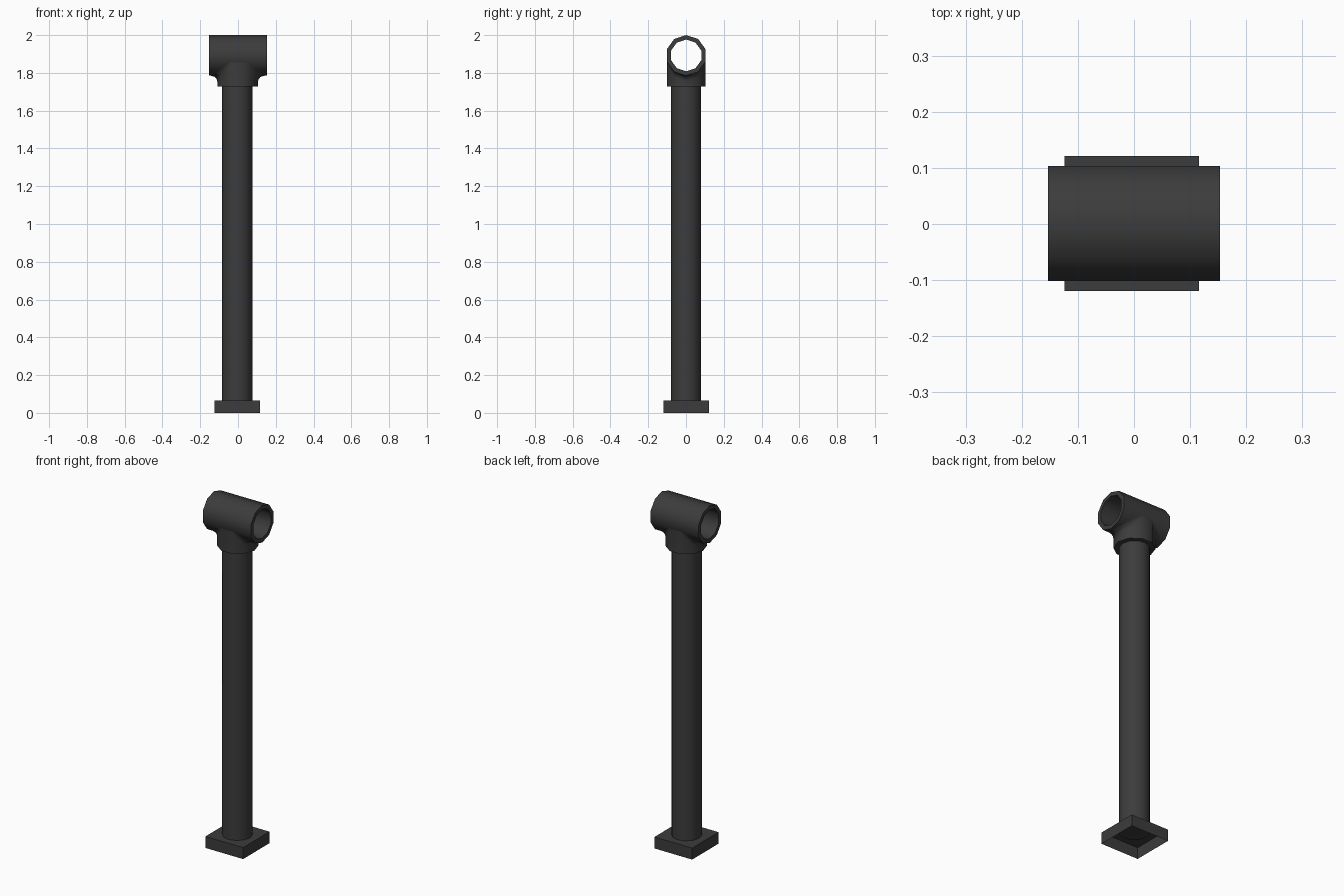
import bpy, bmesh
from math import cos, sin, radians, pi

if "Cube" in bpy.data.objects:
    bpy.data.objects.remove(bpy.data.objects["Cube"])

N = 10            # sides of the tee fitting
R = 0.1075        # outer radius of the tee
BORE = 0.084
ZC = 2.0 - R      # height of the tee's bore axis

mat = bpy.data.materials.new("dark_metal")
mat.diffuse_color = (0.045, 0.045, 0.045, 1)
mat.use_nodes = True
mat.node_tree.nodes["Principled BSDF"].inputs["Base Color"].default_value = mat.diffuse_color


def finish(name, bm, smooth_angle=None):
    bmesh.ops.recalc_face_normals(bm, faces=bm.faces)
    me = bpy.data.meshes.new(name)
    bm.to_mesh(me)
    bm.free()
    ob = bpy.data.objects.new(name, me)
    bpy.context.collection.objects.link(ob)
    me.materials.append(mat)
    if smooth_angle:
        bpy.ops.object.select_all(action='DESELECT')
        ob.select_set(True)
        bpy.context.view_layer.objects.active = ob
        bpy.ops.object.shade_smooth_by_angle(angle=radians(smooth_angle))
    return ob


def loft(bm, rings, closed=False):
    """Bridge successive rings of points; closed joins last ring to first."""
    rows = [[bm.verts.new(p) for p in ring] for ring in rings]
    pairs = list(zip(rows, rows[1:])) + ([(rows[-1], rows[0])] if closed else [])
    for a, b in pairs:
        n = len(a)
        for i in range(n):
            j = (i + 1) % n
            bm.faces.new((a[i], a[j], b[j], b[i]))


# base: square socket, open underneath
bm = bmesh.new()
bmesh.ops.create_cube(bm, size=1)
for v in bm.verts:
    v.co = (v.co.x * 0.24 - 0.004, v.co.y * 0.24 + 0.001, (v.co.z + 0.5) * 0.066)
bm.normal_update()
bmesh.ops.delete(bm, geom=[f for f in bm.faces if f.normal.z < -0.5], context='FACES_ONLY')
finish("base_plate", bm)

# upright pipe
bm = bmesh.new()
bmesh.ops.create_cone(bm, cap_ends=True, segments=12, radius1=0.08, radius2=0.08, depth=1.70)
bmesh.ops.translate(bm, verts=bm.verts, vec=(-0.004, 0, 0.06 + 0.85))
finish("upright_pipe", bm, 40)

# tee fitting: horizontal sleeve with a through bore
bm = bmesh.new()


def sleeve_ring(x, r):
    return [(x, r * sin(2 * pi * i / N) + 0.001, ZC + r * cos(2 * pi * i / N)) for i in range(N)]


loft(bm, [sleeve_ring(-0.153, R), sleeve_ring(0.153, R),
          sleeve_ring(0.153, BORE), sleeve_ring(-0.153, BORE)], closed=True)
finish("tee_sleeve", bm, 50)

# tee fitting: downward collar that flares into the sleeve
bm = bmesh.new()


def collar_ring(r, z):
    return [(r * cos(2 * pi * i / N) - 0.002, r * sin(2 * pi * i / N) + 0.001, z) for i in range(N)]


def flare_ring(spread, drop):
    ring = []
    for i in range(N):
        c, s = cos(2 * pi * i / N), sin(2 * pi * i / N)
        ring.append(((R + spread) * c - 0.002, R * s + 0.001, ZC - R * abs(c) - drop * abs(c)))
    return ring


loft(bm, [collar_ring(0.078, 1.727), collar_ring(R, 1.727),
          flare_ring(0, 0.032), flare_ring(0.004, 0.017),
          flare_ring(0.014, 0.006), flare_ring(0.034, 0)])
finish("tee_collar", bm, 50)
